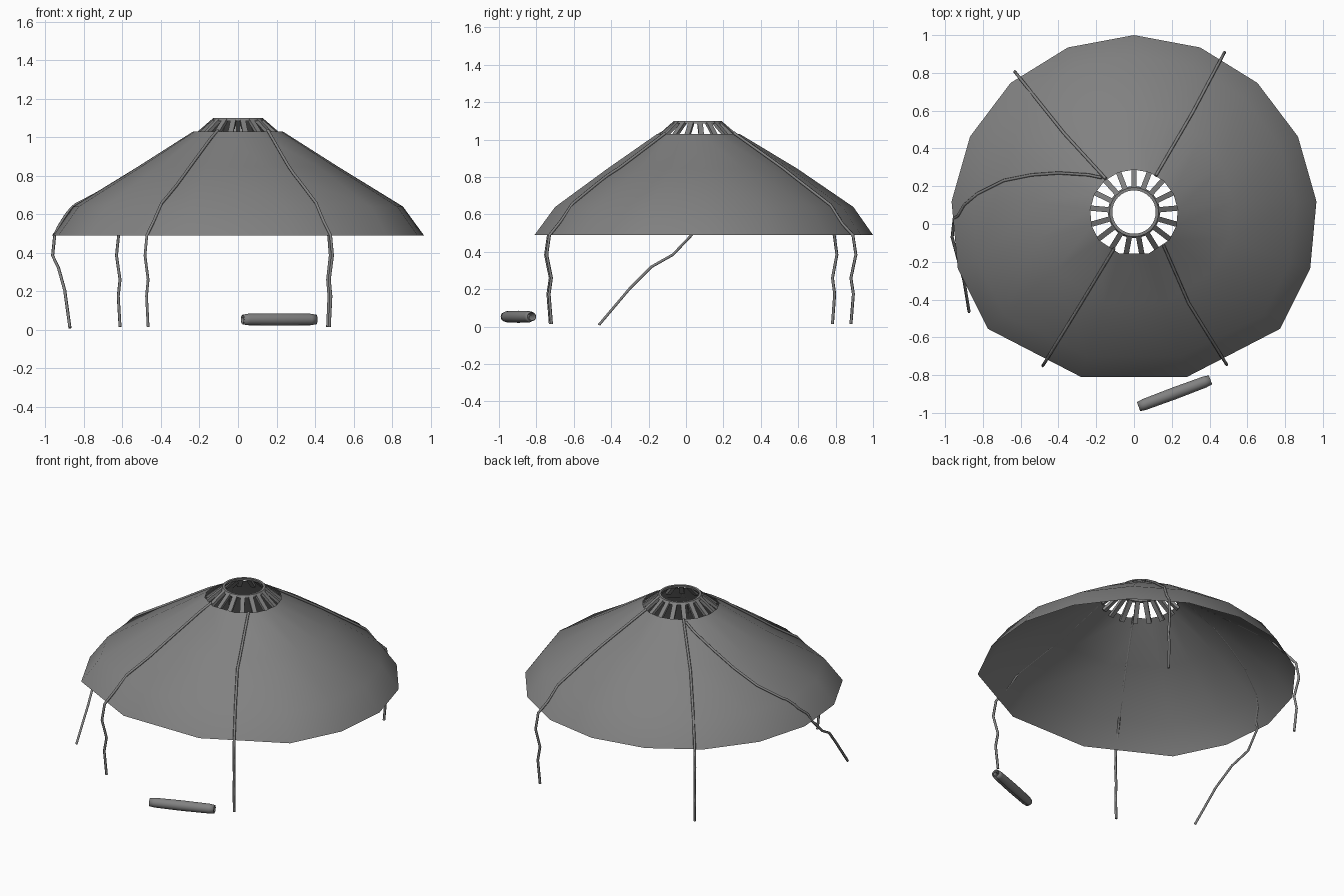
import bpy, bmesh, math
from mathutils import Vector, Matrix
from mathutils.bvhtree import BVHTree

if "Cube" in bpy.data.objects:
    bpy.data.objects.remove(bpy.data.objects["Cube"])

# Dark grey shared by every part
GREY = bpy.data.materials.new("dark_grey")
GREY.diffuse_color = (0.22, 0.22, 0.22, 1)
GREY.use_nodes = True
GREY.node_tree.nodes["Principled BSDF"].inputs["Base Color"].default_value = GREY.diffuse_color


def add_object(name, bm, smooth=None):
    bmesh.ops.recalc_face_normals(bm, faces=bm.faces)
    mesh = bpy.data.meshes.new(name)
    bm.to_mesh(mesh)
    bm.free()
    mesh.materials.append(GREY)
    ob = bpy.data.objects.new(name, mesh)
    bpy.context.collection.objects.link(ob)
    if smooth:
        bpy.ops.object.select_all(action='DESELECT')
        ob.select_set(True)
        bpy.context.view_layer.objects.active = ob
        bpy.ops.object.shade_smooth_by_angle(angle=math.radians(smooth))
    return ob


def bridge(bm, a, b, closed=True):
    n = len(a)
    for i in range(n if closed else n - 1):
        j = (i + 1) % n
        bm.faces.new((a[i], a[j], b[j], b[i]))


# Canopy: rings of a 17-gon whose four front corners are trimmed to two
# each row: radius, centre y, z, half width and y of the trimmed front edge
rings = [(0.97, 0.03, 0.49, 0.28, -0.81),
         (0.86, 0.035, 0.64, 0.25, -0.70),
         (0.525, 0.07, 0.845, 0.155, -0.42),
         (0.233, 0.055, 1.03, 0.08, -0.155)]
bm = bmesh.new()
loops = []
for r, cy, z, fx, fy in rings:
    pts = [(r * math.sin(k * math.tau / 17), cy + r * math.cos(k * math.tau / 17), z)
           for k in range(-6, 7)]
    pts += [(fx, fy, z), (-fx, fy, z)]
    loops.append([bm.verts.new(p) for p in pts])
for a, b in zip(loops, loops[1:]):
    bridge(bm, a, b)
surface = BVHTree.FromBMesh(bm)
add_object("canopy", bm, 50)

# Smoke vent: top ring and sloping slats reaching under the canopy edge
VC = Vector((0, 0.063, 0))
bm = bmesh.new()
section = [(0.115, 1.10), (0.130, 1.10), (0.138, 1.085), (0.118, 1.085)]
loops = [[bm.verts.new(VC + Vector((r * math.cos(i * math.tau / 34), r * math.sin(i * math.tau / 34), z)))
          for i in range(34)] for r, z in section]
for i in range(4):
    bridge(bm, loops[i], loops[(i + 1) % 4])
add_object("vent_ring", bm, 30)

bm = bmesh.new()
p0, p1 = Vector((0.125, 0, 1.09)), Vector((0.235, 0, 0.995))
d = p1 - p0
for i in range(17):
    m = (Matrix.Translation(VC) @ Matrix.Rotation(math.pi / 2 + i * math.tau / 17, 4, 'Z')
         @ Matrix.Translation((p0 + p1) / 2)
         @ Matrix.Rotation(math.atan2(-d.z, d.x), 4, 'Y')
         @ Matrix.Diagonal((d.length, 0.028, 0.018, 1)))
    bmesh.ops.create_cube(bm, size=1, matrix=m)
add_object("vent_slats", bm)


# Ropes: lie on the canopy, then hang to the ground
def rope(name, plan, legs):
    pts = []
    n = 5
    for a, b in zip(plan, plan[1:]):
        for i in range(n):
            x, y = Vector(a).lerp(Vector(b), i / n)
            hit = surface.ray_cast(Vector((x, y, 3)), Vector((0, 0, -1)))[0]
            if hit:
                pts.append((x, y, hit.z + 0.008))
            elif not pts:
                pts.append((x, y, 1.035))
    pts += legs
    cu = bpy.data.curves.new(name, 'CURVE')
    cu.dimensions = '3D'
    cu.bevel_depth = 0.008
    cu.bevel_resolution = 1
    cu.use_fill_caps = True
    cu.materials.append(GREY)
    sp = cu.splines.new('POLY')
    sp.points.add(len(pts) - 1)
    for p, co in zip(sp.points, pts):
        p.co = (*co, 1)
    bpy.context.collection.objects.link(bpy.data.objects.new(name, cu))


zigzag = [(-0.003, 0.49), (0.015, 0.385), (-0.015, 0.26), (0.0, 0.175), (-0.015, 0.015)]
corner_ropes = {
    "rope_front_left": [(-0.105, -0.13), (-0.28, -0.42), (-0.475, -0.738)],
    "rope_front_right": [(0.155, -0.11), (0.29, -0.42), (0.483, -0.732)],
    "rope_back_left": [(-0.15, 0.24), (-0.37, 0.48), (-0.622, 0.795)],
    "rope_back_right": [(0.115, 0.255), (0.31, 0.59), (0.472, 0.895)],
}
for name, plan in corner_ropes.items():
    end = Vector(plan[-1])
    out = end.normalized()
    rope(name, plan, [(*(end + out * o), z) for o, z in zigzag])
rope("rope_left",
     [(-0.17, 0.245), (-0.24, 0.26), (-0.40, 0.27), (-0.54, 0.26), (-0.69, 0.23),
      (-0.83, 0.16), (-0.90, 0.10), (-0.94, 0.03)],
     [(-0.952, 0.03, 0.49), (-0.963, -0.07, 0.385), (-0.932, -0.185, 0.32),
      (-0.90, -0.30, 0.205), (-0.873, -0.465, 0.01)])

# Rolled mat lying in front: a spiral section with slightly narrowed ends
bm = bmesh.new()
a, b = Vector((0.024, -0.967, 0.053)), Vector((0.405, -0.825, 0.053))
axis = (b - a).normalized()
side = axis.cross(Vector((0, 0, 1)))
loops = []
for t, s in ((0, 0.82), (0.08, 0.97), (0.5, 1.04), (0.92, 0.97), (1, 0.82)):
    row = []
    for i in range(31):
        ang = -math.pi / 2 + i * math.tau / 20
        r = s * (0.031 if i < 18 else 0.031 - (i - 17) * 0.0014)
        row.append(bm.verts.new(a.lerp(b, t) + side * r * math.cos(ang)
                                + Vector((0, 0, r * math.sin(ang)))))
    loops.append(row)
for u, v in zip(loops, loops[1:]):
    bridge(bm, u, v, closed=False)
mat_roll = add_object("rolled_mat", bm, 40)
solid = mat_roll.modifiers.new("thickness", 'SOLIDIFY')
solid.thickness = 0.004
